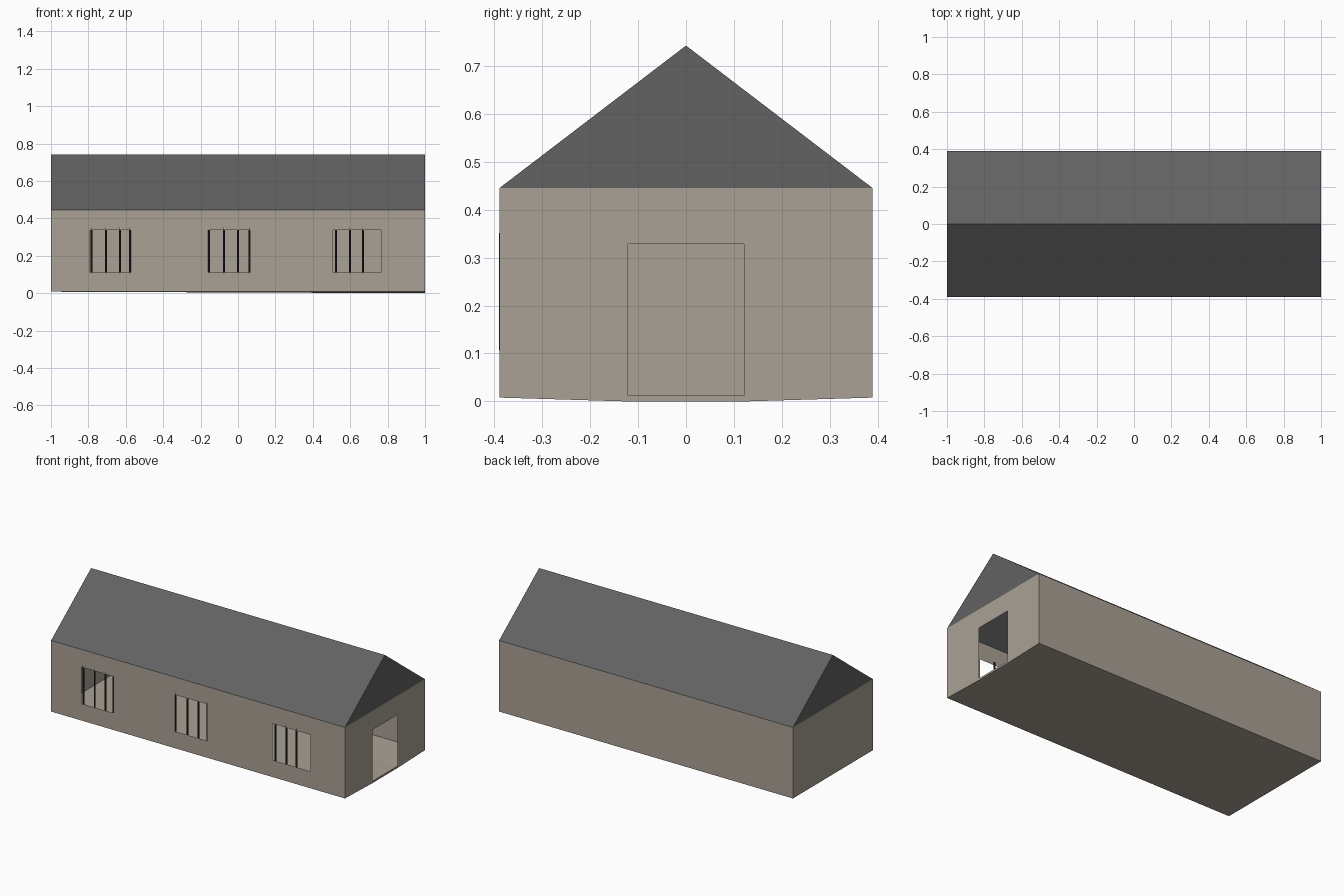
import bpy, bmesh

if "Cube" in bpy.data.objects:
    bpy.data.objects.remove(bpy.data.objects["Cube"])

X, Y = 1.0, 0.389            # half length, half width
BASE, EAVE, RIDGE = 0.008, 0.445, 0.742


def material(name, rgb):
    m = bpy.data.materials.new(name)
    m.diffuse_color = (*rgb, 1)
    m.use_nodes = True
    m.node_tree.nodes["Principled BSDF"].inputs["Base Color"].default_value = m.diffuse_color
    return m


wall_mat = material("tan wall", (0.40, 0.355, 0.30))
roof_mat = material("grey roof", (0.122, 0.122, 0.122))
bar_mat = material("dark metal", (0.025, 0.025, 0.027))


def make(name, polys, mat):
    """Object from a list of polygons, welded at shared corners."""
    bm = bmesh.new()
    for poly in polys:
        bm.faces.new([bm.verts.new(p) for p in poly])
    bmesh.ops.remove_doubles(bm, verts=bm.verts, dist=1e-5)
    mesh = bpy.data.meshes.new(name)
    bm.to_mesh(mesh)
    bm.free()
    mesh.materials.append(mat)
    ob = bpy.data.objects.new(name, mesh)
    bpy.context.collection.objects.link(ob)
    return ob


def pierced(u0, u1, v0, v1, holes, place):
    """Rectangle cut into cells, leaving the openings empty."""
    us = sorted({u0, u1, *[h[0] for h in holes], *[h[1] for h in holes]})
    vs = sorted({v0, v1, *[h[2] for h in holes], *[h[3] for h in holes]})
    polys = []
    for a, b in zip(us, us[1:]):
        for c, d in zip(vs, vs[1:]):
            mu, mv = (a + b) / 2, (c + d) / 2
            if not any(h[0] < mu < h[1] and h[2] < mv < h[3] for h in holes):
                polys.append([place(*p) for p in ((a, c), (b, c), (b, d), (a, d))])
    return polys


# Front wall with three window openings
WZ0, WZ1 = 0.112, 0.337
windows = [(-0.792, -0.572), (-0.16, 0.066), (0.507, 0.765)]
make("front_wall", pierced(-X, X, BASE, EAVE, [(a, b, WZ0, WZ1) for a, b in windows],
                           lambda u, v: (u, -Y, v)), wall_mat)

# Right wall with the doorway, and its slightly sunken sill
D, SILL = 0.121, 0.012
right = pierced(-Y, Y, SILL, EAVE, [(-D, D, SILL, 0.328)], lambda u, v: (X, u, v))
right.append([(X, -Y, SILL), (X, -Y, BASE), (X, -D, 0), (X, D, 0), (X, Y, BASE),
              (X, Y, SILL), (X, D, SILL), (X, -D, SILL)])
make("right_wall", right, wall_mat)

# Plain back and left walls
make("back_wall", [[(X, Y, BASE), (-X, Y, BASE), (-X, Y, EAVE), (X, Y, EAVE)]], wall_mat)
make("left_wall", [[(-X, Y, BASE), (-X, -Y, BASE), (-X, -Y, EAVE), (-X, Y, EAVE)]], wall_mat)

# Floor, dipping to the ground under the doorway
lf, lb = (-X, -Y, BASE), (-X, Y, BASE)
df, db = (X, -D, 0), (X, D, 0)
make("floor", [[lf, df, (X, -Y, BASE)], [lf, lb, db, df], [lb, (X, Y, BASE), db]], wall_mat)

# Gabled roof: two slopes and two gable ends
fl, fr, bl, br = (-X, -Y, EAVE), (X, -Y, EAVE), (-X, Y, EAVE), (X, Y, EAVE)
tl, tr = (-X, 0, RIDGE), (X, 0, RIDGE)
make("roof", [[fl, fr, tr, tl], [br, bl, tl, tr], [fr, br, tr], [bl, fl, tl]], roof_mat)

# Upright window bars, almost flush with the front wall
for i, x in enumerate((-0.784, -0.706, -0.632, -0.578,
                       -0.155, -0.075, 0.0, 0.062,
                       0.524, 0.598, 0.668)):
    bpy.ops.mesh.primitive_cylinder_add(vertices=8, radius=0.0055, depth=0.245,
                                        location=(x, -Y + 0.005, 0.229))
    bar = bpy.context.object
    bar.name = f"window_bar_{i + 1}"
    bar.data.materials.append(bar_mat)
